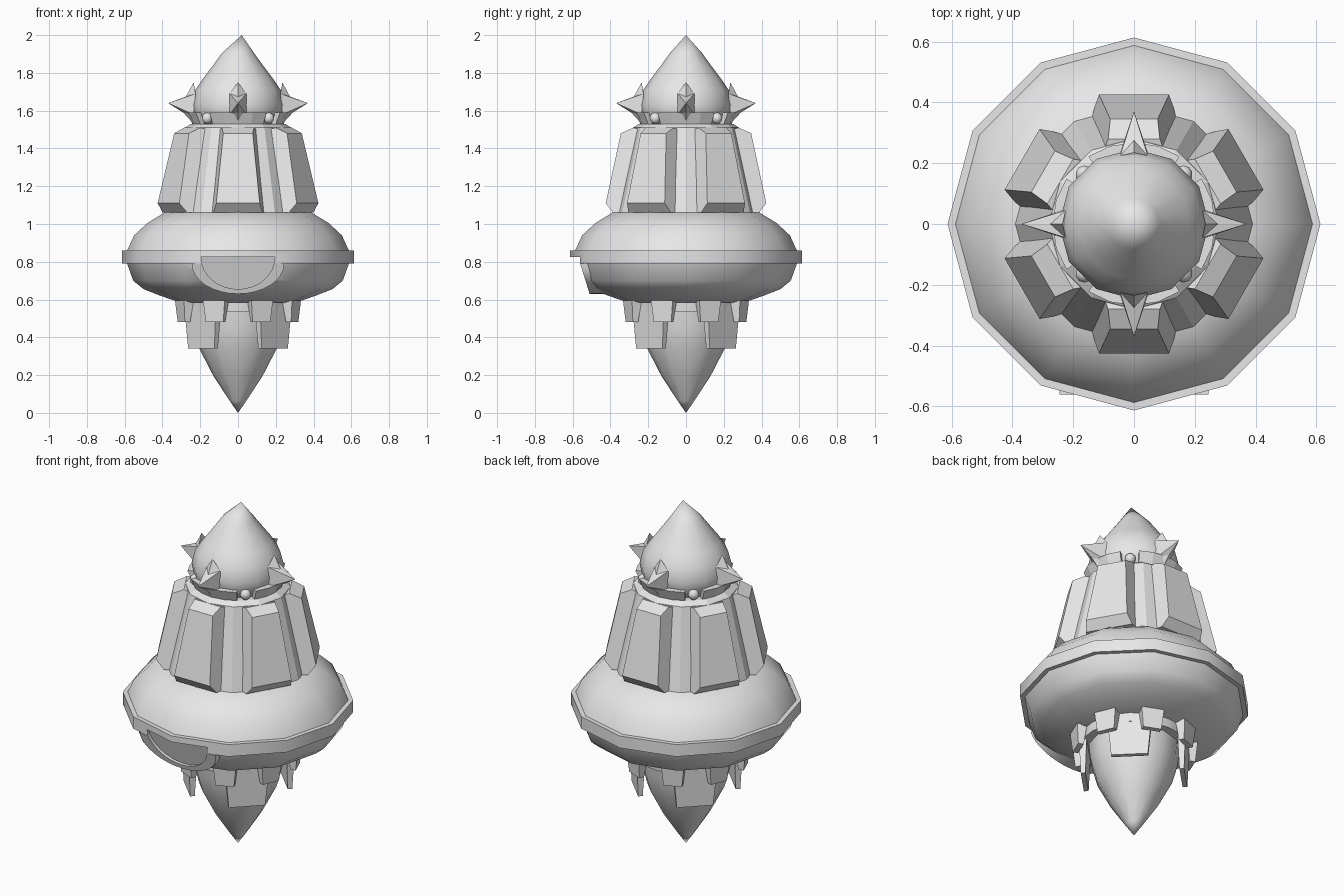
import bpy, bmesh, math
from mathutils import Matrix, Vector

cube = bpy.data.objects.get("Cube")
if cube:
    bpy.data.objects.remove(cube, do_unlink=True)

grey = bpy.data.materials.new("plain grey")
grey.use_nodes = True
grey.diffuse_color = (0.8, 0.8, 0.8, 1)
grey.node_tree.nodes["Principled BSDF"].inputs["Base Color"].default_value = (0.8, 0.8, 0.8, 1)


def make(name, verts, faces, angle=0, smooth=None):
    """Mesh object from points and faces, turned about z."""
    bm = bmesh.new()
    turn = Matrix.Rotation(math.radians(angle), 4, 'Z')
    vs = [bm.verts.new(turn @ Vector(v)) for v in verts]
    for f in faces:
        bm.faces.new([vs[i] for i in f])
    bmesh.ops.recalc_face_normals(bm, faces=bm.faces)
    mesh = bpy.data.meshes.new(name)
    bm.to_mesh(mesh)
    bm.free()
    mesh.materials.append(grey)
    ob = bpy.data.objects.new(name, mesh)
    bpy.context.collection.objects.link(ob)
    if smooth:
        shade(ob, smooth)
    return ob


def shade(ob, degrees):
    bpy.ops.object.select_all(action='DESELECT')
    ob.select_set(True)
    bpy.context.view_layer.objects.active = ob
    bpy.ops.object.shade_smooth_by_angle(angle=math.radians(degrees))


def lathe(name, profile, n=12, smooth=None, tip=0.0):
    """Spin (radius, z) points; radius 0 at either end makes a pole."""
    verts, rings, faces = [], [], []
    for i, (r, z) in enumerate(profile):
        count = 1 if r == 0 else n
        rings.append(range(len(verts), len(verts) + count))
        shift = tip if i == len(profile) - 1 else 0
        for k in range(count):
            a = 2 * math.pi * k / n
            verts.append((r * math.cos(a) + shift, r * math.sin(a), z))
    for a, b in zip(rings, rings[1:]):
        for k in range(n):
            q = [a[k % len(a)], a[(k + 1) % len(a)], b[(k + 1) % len(b)], b[k % len(b)]]
            faces.append(list(dict.fromkeys(q)))
    return make(name, verts, faces, 0, smooth)


def slab(name, rows, angle):
    """Mirror-symmetric block from a closed loop of (radius, z, half width)."""
    n = len(rows)
    verts = [(r, s * w, z) for s in (-1, 1) for r, z, w in rows]
    faces = [[i, (i + 1) % n, (i + 1) % n + n, i + n] for i in range(n)]
    faces += [list(range(n)), list(range(n, 2 * n))]
    return make(name, verts, faces, angle)


def half_disc(name, a, b, top, front, back, n=16):
    """Half ellipse prism; front and back give y for a height."""
    pts = [(a * math.cos(t), top - b * math.sin(t))
           for t in (math.pi * k / n for k in range(n + 1))]
    verts = [(x, front(z), z) for x, z in pts] + [(x, back(z), z) for x, z in pts]
    m = n + 1
    faces = [[i, (i + 1) % m, (i + 1) % m + m, i + m] for i in range(m)]
    faces += [list(range(m)), list(range(m, 2 * m))]
    return make(name, verts, faces)


def carve(ob, cutter):
    mod = ob.modifiers.new("cut", 'BOOLEAN')
    mod.operation, mod.solver, mod.object = 'DIFFERENCE', 'EXACT', cutter
    bpy.context.view_layer.objects.active = ob
    bpy.ops.object.modifier_apply(modifier=mod.name)
    bpy.data.objects.remove(cutter, do_unlink=True)


# Saucer with its rim
saucer = lathe("saucer", [(0, 0.585), (0.31, 0.585), (0.41, 0.62), (0.50, 0.655),
                          (0.555, 0.70), (0.587, 0.79), (0.613, 0.79), (0.613, 0.86),
                          (0.587, 0.86), (0.55, 0.94), (0.48, 1.005), (0.39, 1.06), (0, 1.06)])

# Sloping half-round window recessed in a raised frame at the front
def plane(offset):
    return lambda z: -0.56 + offset + (0.79 - z) * 0.31

def far(z):
    return -0.8

frame = half_disc("window_frame", 0.245, 0.16, 0.79, plane(0), lambda z: -0.3)
carve(frame, half_disc("frame_cutter", 0.195, 0.17, 0.825, far, plane(0.02)))
carve(saucer, half_disc("saucer_cutter", 0.195, 0.17, 0.825, far, plane(0.035)))
half_disc("window_pane", 0.195, 0.17, 0.825, plane(0.02), plane(0.028))
shade(frame, 30)
shade(saucer, 48)

# Tower core with six tapering ribs
lathe("tower_core", [(0, 1.03), (0.395, 1.03), (0.39, 1.06), (0.28, 1.51),
                     (0.25, 1.53), (0, 1.53)])
for k in range(6):
    slab("tower_rib", [(0.24, 1.50, 0.10), (0.28, 1.51, 0.085), (0.345, 1.48, 0.078),
                       (0.425, 1.11, 0.115), (0.385, 1.06, 0.13), (0.34, 1.06, 0.14)],
         30 + 60 * k)

# Pointed dome
lathe("dome", [(0, 1.52), (0.20, 1.52), (0.235, 1.57), (0.247, 1.63), (0.226, 1.71),
               (0.185, 1.77), (0.132, 1.84), (0.085, 1.905), (0, 2.0)], smooth=65, tip=0.02)

# Crown band: four flared arcs with a rounded stud in each gap
def crown_arc(angle):
    verts, faces, n = [], [], 4
    for k in range(n + 1):
        a = math.radians(-34 + 68 * k / n)
        for r, z in ((0.215, 1.525), (0.24, 1.525), (0.268, 1.59), (0.225, 1.59)):
            verts.append((r * math.cos(a), r * math.sin(a), z))
    for k in range(n):
        for j in range(4):
            p, q = 4 * k + j, 4 * k + (j + 1) % 4
            faces.append([p, q, q + 4, p + 4])
    faces += [[0, 1, 2, 3], [4 * n + j for j in range(4)]]
    make("crown_arc", verts, faces, angle)

def spike(angle):
    verts = [(0.235, 0, 1.75), (0.225, 0.045, 1.69), (0.235, 0.045, 1.58), (0.235, 0, 1.53),
             (0.235, -0.045, 1.58), (0.225, -0.045, 1.69),
             (0.275, 0, 1.675), (0.37, 0, 1.64), (0.29, 0, 1.59)]
    faces = [[0, 1, 2, 3, 4, 5]]
    for s, b in ((1, 2), (5, 4)):
        faces += [[0, 6, s], [6, 7, s], [s, 7, b], [7, 8, b], [8, 3, b]]
    make("crown_spike", verts, faces, angle)

for k in range(4):
    crown_arc(90 * k)
    spike(90 * k)
    bpy.ops.mesh.primitive_uv_sphere_add(segments=10, ring_count=6, radius=0.03)
    stud = bpy.context.object
    stud.name = "crown_stud"
    a = math.radians(45 + 90 * k)
    stud.location = (0.23 * math.cos(a), 0.23 * math.sin(a), 1.56)
    stud.data.materials.append(grey)
    shade(stud, 60)

# Hanging point below the saucer and its collar
lathe("lower_point", [(0, 0), (0.045, 0.065), (0.13, 0.195), (0.205, 0.34), (0.235, 0.45),
                      (0.25, 0.60), (0, 0.60)], smooth=60)
lathe("collar", [(0, 0.535), (0.285, 0.535), (0.29, 0.60), (0, 0.60)], 24, smooth=40)

# Short plates around the collar, long plates on the diagonals
for k in range(8):
    slab("short_plate", [(0.28, 0.595, 0.062), (0.335, 0.595, 0.062),
                         (0.325, 0.48, 0.05), (0.295, 0.48, 0.05)], 22.5 + 45 * k)
for k in range(4):
    slab("long_plate", [(0.24, 0.58, 0.12), (0.285, 0.58, 0.12),
                        (0.275, 0.34, 0.098), (0.25, 0.34, 0.098)], 45 + 90 * k)
